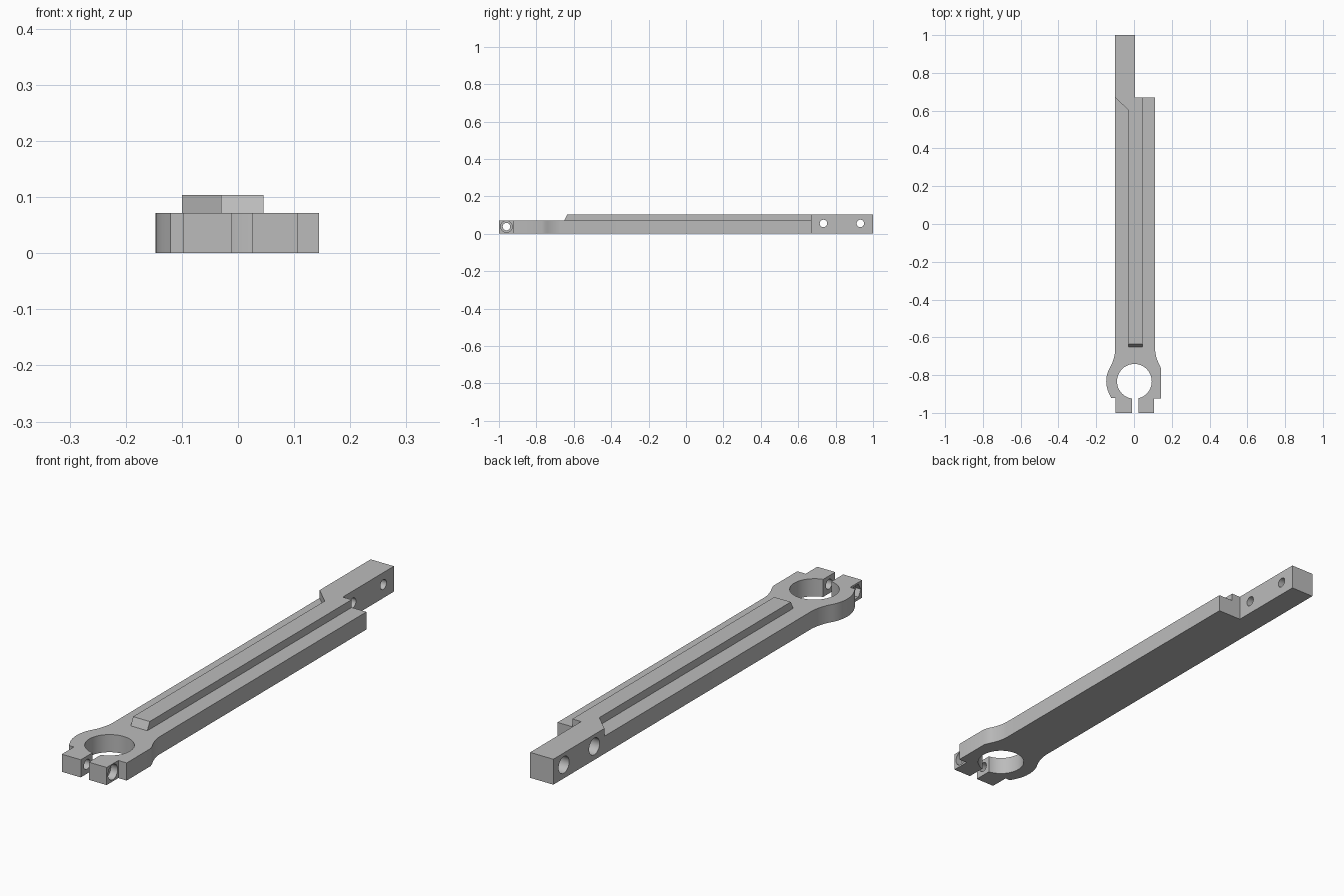
import bpy, bmesh, math
from mathutils import Matrix, Vector

cube = bpy.data.objects.get("Cube")
if cube:
    bpy.data.objects.remove(cube, do_unlink=True)

grey = bpy.data.materials.new("plain grey")
grey.use_nodes = True
colour = (0.5, 0.5, 0.5, 1)
grey.diffuse_color = colour
grey.node_tree.nodes["Principled BSDF"].inputs["Base Color"].default_value = colour


def make(name, bm):
    bmesh.ops.recalc_face_normals(bm, faces=bm.faces)
    mesh = bpy.data.meshes.new(name)
    bm.to_mesh(mesh)
    bm.free()
    mesh.materials.append(grey)
    obj = bpy.data.objects.new(name, mesh)
    bpy.context.collection.objects.link(obj)
    return obj


def prism(name, outline, z0, z1):
    """Extrude a plan outline upwards."""
    bm = bmesh.new()
    face = bm.faces.new([bm.verts.new((x, y, z0)) for x, y in outline])
    up = bmesh.ops.extrude_face_region(bm, geom=[face])["geom"]
    bmesh.ops.translate(bm, vec=(0, 0, z1 - z0),
                        verts=[v for v in up if isinstance(v, bmesh.types.BMVert)])
    return make(name, bm)


def rod(name, centre, radius, length, axis, sides=40):
    """Cylinder along X or Z."""
    bm = bmesh.new()
    turn = Matrix.Rotation(math.pi / 2, 4, "Y") if axis == "X" else Matrix()
    bmesh.ops.create_cone(bm, cap_ends=True, segments=sides, radius1=radius, radius2=radius,
                          depth=length, matrix=Matrix.Translation(centre) @ turn)
    return make(name, bm)


def combine(target, tool, operation):
    """Apply a boolean and discard the tool."""
    tool.hide_render = True
    mod = target.modifiers.new("combine", "BOOLEAN")
    mod.operation, mod.solver, mod.object = operation, "EXACT", tool
    bpy.context.view_layer.update()
    graph = bpy.context.evaluated_depsgraph_get()
    mesh = bpy.data.meshes.new_from_object(target.evaluated_get(graph))
    target.modifiers.clear()
    target.data = mesh
    bpy.data.objects.remove(tool, do_unlink=True)


def bend(a, b, c, steps=8):
    """Curve from a to c, pulled towards b."""
    a, b, c = Vector(a), Vector(b), Vector(c)
    return [tuple(a.lerp(b, i / steps).lerp(b.lerp(c, i / steps), i / steps))
            for i in range(steps + 1)]


# Bar with the rounded clamp head
RING_Y, RING_R, BASE_Z, TOP_Z = -0.833, 0.147, 0.072, 0.104


def on_ring(deg):
    a = math.radians(deg)
    return (RING_R * math.cos(a), RING_Y + RING_R * math.sin(a))


outline = [(0.112, 0.67), (-0.1, 0.67)]
outline += bend((-0.1, -0.67), (-0.103, -0.715), on_ring(148))
outline += [on_ring(148 + 5.5 * i) for i in range(1, 12)]
outline += [(-0.12, -0.922), (-0.097, -0.922), (-0.097, -1), (0.106, -1),
            (0.106, -0.925), (0.144, -0.925), (0.144, -0.77)]
outline += bend((0.138, -0.752), (0.115, -0.71), (0.112, -0.67))
arm = prism("clamp_arm", outline, 0, BASE_Z)

# Raised rib with a sloped front end, and the wedge leading to the end block
rib = prism("rib", [(-0.03, -0.67), (0.045, -0.67), (0.045, 0.67), (0.0, 0.67),
                    (-0.03, 0.64)], 0.03, TOP_Z)
for v in rib.data.vertices:
    if v.co.y < 0:
        v.co.y = -0.67 + max(0, v.co.z - BASE_Z) * 1.1
combine(arm, rib, "UNION")
block = prism("end_block", [(-0.03, 0.603), (0.005, 0.603), (0.005, 1), (-0.1, 1),
                            (-0.1, 0.67)], 0, TOP_Z)
combine(arm, block, "UNION")

# Clamp bore and slot
combine(arm, rod("bore", (0.002, RING_Y, 0.04), 0.092, 0.3, "Z", 64), "DIFFERENCE")
combine(arm, prism("slot", [(-0.011, -1.1), (0.025, -1.1), (0.025, -0.85),
                            (-0.011, -0.85)], -0.1, 0.2), "DIFFERENCE")

# Clamp screw hole with a round seat and a nut pocket
combine(arm, rod("screw_hole", (0, -0.96, 0.038), 0.02, 0.5, "X"), "DIFFERENCE")
combine(arm, rod("screw_seat", (0.1, -0.96, 0.038), 0.031, 0.05, "X"), "DIFFERENCE")
combine(arm, rod("nut_pocket", (-0.1, -0.96, 0.038), 0.031, 0.05, "X", 6), "DIFFERENCE")

# Mounting holes through the end block, wide on the outer side
for y in (0.735, 0.932):
    combine(arm, rod("mount_hole", (0, y, 0.055), 0.02, 0.5, "X"), "DIFFERENCE")
    combine(arm, rod("mount_seat", (-0.1, y, 0.055), 0.034, 0.14, "X"), "DIFFERENCE")

bpy.ops.object.select_all(action="DESELECT")
arm.select_set(True)
bpy.context.view_layer.objects.active = arm
bpy.ops.object.shade_smooth_by_angle(angle=math.radians(30))
